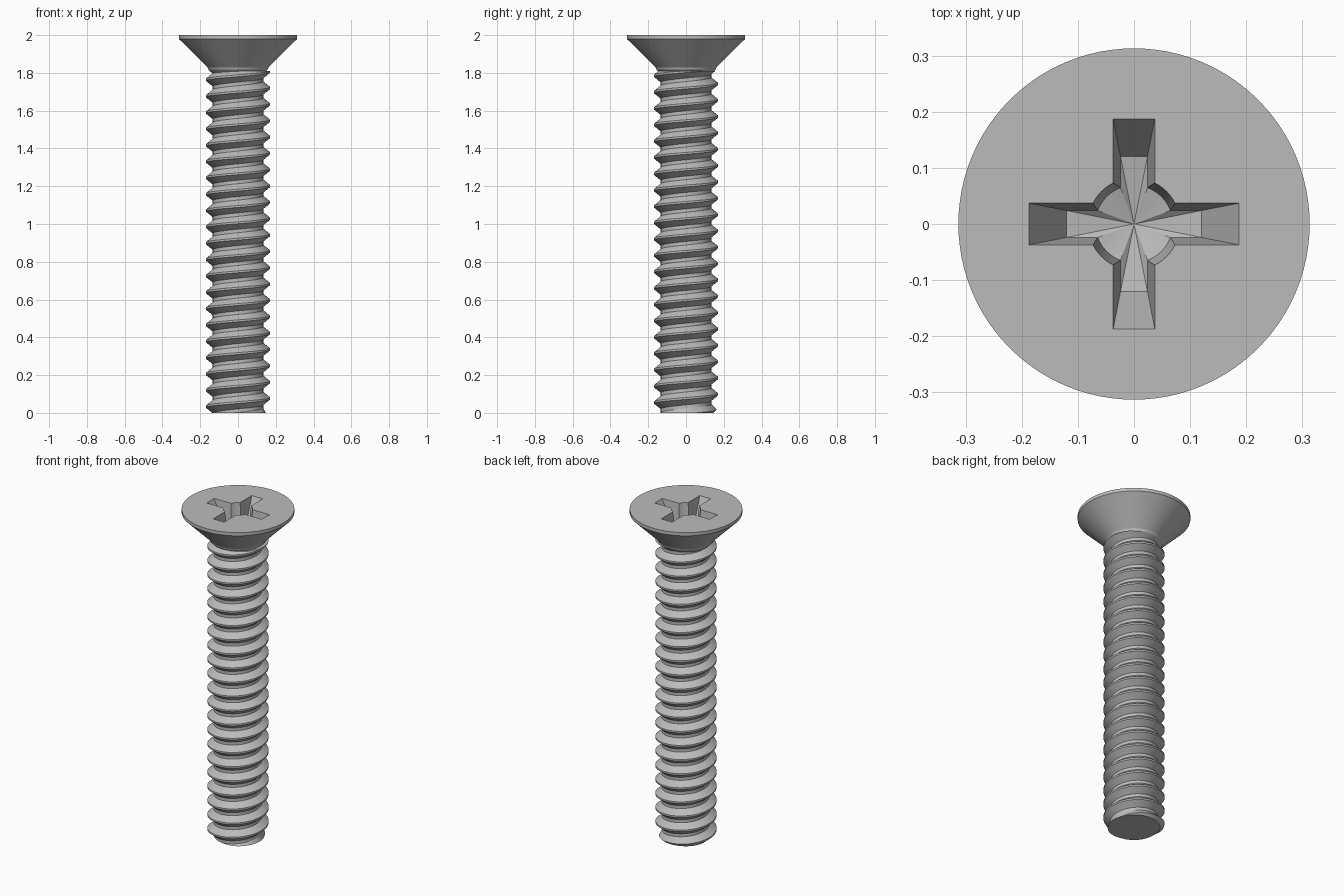
import bpy, bmesh, math

cube = bpy.data.objects.get("Cube")
if cube:
    bpy.data.objects.remove(cube, do_unlink=True)

steel = bpy.data.materials.new("grey_steel")
steel.use_nodes = True
colour = (0.5, 0.5, 0.5, 1)
steel.diffuse_color = colour
steel.node_tree.nodes["Principled BSDF"].inputs["Base Color"].default_value = colour


def finish(bm, name):
    """Turn the bmesh into a named, sharp-edged smooth object."""
    bmesh.ops.recalc_face_normals(bm, faces=bm.faces[:])
    mesh = bpy.data.meshes.new(name)
    bm.to_mesh(mesh)
    bm.free()
    mesh.materials.append(steel)
    obj = bpy.data.objects.new(name, mesh)
    bpy.context.collection.objects.link(obj)
    bpy.ops.object.select_all(action='DESELECT')
    obj.select_set(True)
    bpy.context.view_layer.objects.active = obj
    bpy.ops.object.shade_smooth_by_angle(angle=math.radians(25))


def add_loop(bm, points, z):
    return [bm.verts.new((x, y, z)) for x, y in points]


def bridge(bm, a, b):
    n = len(a)
    for i in range(n):
        j = (i + 1) % n
        bm.faces.new((a[i], a[j], b[j], b[i]))


def circle(radius, n=96):
    return [(radius * math.cos(math.tau * i / n), radius * math.sin(math.tau * i / n))
            for i in range(n)]


def cross(half, length, radius, arc=6):
    """Outline of four arms joined by a round core."""
    points = []
    start = math.asin(half / radius)
    for q in range(4):
        quarter = [(length, -half), (length, half)]
        for i in range(arc + 1):
            a = start + (math.pi / 2 - 2 * start) * i / arc
            quarter.append((radius * math.cos(a), radius * math.sin(a)))
        c, s = round(math.cos(q * math.pi / 2)), round(math.sin(q * math.pi / 2))
        points += [(x * c - y * s, x * s + y * c) for x, y in quarter]
    return points


# Countersunk head with a short neck
bm = bmesh.new()
profile = [(0.313, 2.0), (0.313, 1.98), (0.17, 1.838), (0.161, 1.829),
           (0.157, 1.818), (0.135, 1.797)]
rings = [add_loop(bm, circle(r), z) for r, z in profile]
for upper, lower in zip(rings, rings[1:]):
    bridge(bm, upper, lower)
bm.faces.new(rings[-1])

# Tapered cross recess with a shallow conical floor
mouth = add_loop(bm, cross(0.037, 0.187, 0.082), 2.0)
floor = add_loop(bm, cross(0.024, 0.12, 0.069), 1.87)
bridge(bm, mouth, floor)
apex = bm.verts.new((0, 0, 1.85))
for i, v in enumerate(floor):
    bm.faces.new((v, floor[(i + 1) % len(floor)], apex))

# Flat top between the rim and the recess
edges = [bm.edges.get((loop[i - 1], loop[i]))
         for loop in (rings[0], mouth) for i in range(len(loop))]
bmesh.ops.triangle_fill(bm, edges=edges, use_beauty=True, normal=(0, 0, 1))
finish(bm, "countersunk_head")

# Right-handed threaded shank, swept as one helical strip
PITCH, STEPS, TURNS = 0.0865, 64, 25
CREST, ROOT, TOP = 0.17, 0.134, 1.81
tooth = [(-0.034, ROOT), (-0.005, CREST), (0.005, CREST), (0.034, ROOT)]
bm = bmesh.new()
grid = []
for i in range(STEPS * TURNS):
    a = math.tau * i / STEPS
    z = PITCH * (i / STEPS - 2) - 0.01
    grid.append([bm.verts.new((r * math.cos(a), r * math.sin(a), z + dz))
                 for dz, r in tooth])
for i in range(len(grid) - 1):
    a, b = grid[i], grid[i + 1]
    for k in range(3):
        bm.faces.new((a[k], b[k], b[k + 1], a[k + 1]))
    if i + 1 + STEPS < len(grid):
        bm.faces.new((a[3], b[3], grid[i + 1 + STEPS][0], grid[i + STEPS][0]))

# Trim both ends flat and cap them
for z, up in ((0, -1), (TOP, 1)):
    bmesh.ops.bisect_plane(bm, geom=bm.verts[:] + bm.edges[:] + bm.faces[:],
                           plane_co=(0, 0, z), plane_no=(0, 0, up), clear_outer=True)
bmesh.ops.holes_fill(bm, edges=[e for e in bm.edges if e.is_boundary], sides=0)

# Small lead-in chamfer at the tip
for v in bm.verts:
    r = math.hypot(v.co.x, v.co.y)
    limit = 0.146 + v.co.z
    if r > limit:
        v.co.x *= limit / r
        v.co.y *= limit / r
finish(bm, "threaded_shank")
